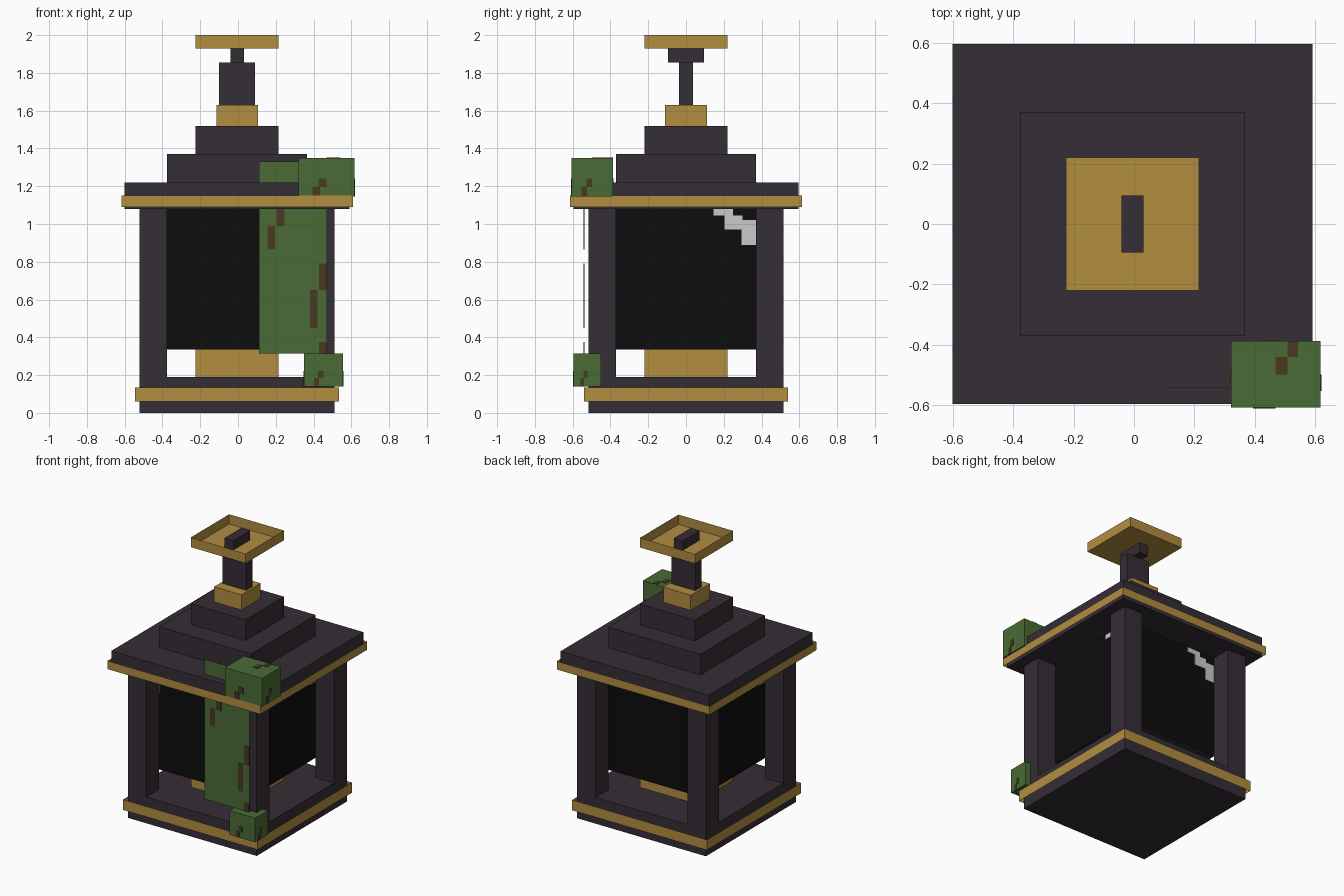
import bpy
import bmesh
from math import pi
from mathutils import Matrix, Vector

default_cube = bpy.data.objects.get("Cube")
if default_cube:
    bpy.data.objects.remove(default_cube)

AXIS_X = -0.005  # lantern axis
PLATE = 0.003    # half thickness of painted plates


def material(name, r, g, b):
    mat = bpy.data.materials.new(name)
    mat.use_nodes = True
    mat.diffuse_color = (r, g, b, 1)
    mat.node_tree.nodes["Principled BSDF"].inputs["Base Color"].default_value = (r, g, b, 1)
    return mat


iron = material("dark iron", 0.036, 0.026, 0.037)
gold = material("aged gold", 0.445, 0.266, 0.051)
black = material("black glass", 0.004, 0.004, 0.004)
shine = material("glass shine", 0.58, 0.6, 0.6)
leaf = material("leaf green", 0.067, 0.147, 0.036)
bark = material("vine brown", 0.065, 0.04, 0.015)


def box(name, mat, low, high, turn=0, open_top=False, open_bottom=False):
    """Box between two corners, optionally open and turned about the axis."""
    low, high = Vector(low), Vector(high)
    size = high - low
    bm = bmesh.new()
    bmesh.ops.create_cube(bm, size=1)
    bm.normal_update()
    holes = [f for f in bm.faces
             if (open_top and f.normal.z > 0.5) or (open_bottom and f.normal.z < -0.5)]
    bmesh.ops.delete(bm, geom=holes, context='FACES')
    bm.transform(Matrix.Translation((low + high) / 2) @ Matrix.Diagonal((*size, 1)))
    bm.transform(Matrix.Rotation(turn * pi / 2, 4, 'Z'))
    mesh = bpy.data.meshes.new(name)
    bm.to_mesh(mesh)
    bm.free()
    mesh.materials.append(mat)
    obj = bpy.data.objects.new(name, mesh)
    bpy.context.scene.collection.objects.link(obj)
    return obj


def block(name, mat, half_x, half_y, bottom, top, **options):
    """Box centred on the lantern axis."""
    obj = box(name, mat, (-half_x, -half_y, bottom), (half_x, half_y, top), **options)
    obj.location.x = AXIS_X
    return obj


# Base, stepped roof and collar
block("base", iron, 0.517, 0.517, 0, 0.19)
block("roof_slab", iron, 0.595, 0.595, 1.08, 1.22)
block("roof_middle_step", iron, 0.37, 0.37, 1.22, 1.37)
block("roof_top_step", iron, 0.22, 0.22, 1.37, 1.52)
block("collar", gold, 0.11, 0.11, 1.52, 1.63)

# Thin gold bands standing clear of the base and roof
sleeve = dict(open_top=True, open_bottom=True)
block("base_band", gold, 0.54, 0.54, 0.06, 0.135, **sleeve)
block("roof_band", gold, 0.613, 0.613, 1.09, 1.15, **sleeve)

# Hanging links and open tray
block("lower_link", iron, 0.095, 0.036, 1.63, 1.855)
block("upper_link", iron, 0.036, 0.095, 1.855, 1.998)
block("tray", gold, 0.22, 0.22, 1.93, 2, open_top=True)

# Glass panes and the burner inside
block("glass_panes", black, 0.37, 0.37, 0.335, 1.08, **sleeve)
block("burner", gold, 0.22, 0.22, 0.19, 0.335)

# Corner posts and the stepped glint on each pane: left, right, bottom, top
glints = [(0.145, 0.25, 1.045, 1.08), (0.205, 0.3, 1.02, 1.045),
          (0.205, 0.37, 0.97, 1.02), (0.295, 0.37, 0.89, 0.97)]
for side in range(4):
    post = box("corner_post", iron, (0.37, -0.517, 0.19), (0.517, -0.37, 1.08), turn=side)
    post.location.x = AXIS_X
    for left, right, bottom, top in glints:
        glint = box("glass_glint", shine, (left, -0.37 - PLATE, bottom),
                    (right, -0.37 + PLATE, top), turn=side)
        glint.location.x = AXIS_X

# Hanging vine sheet with brown stems
VINE_Y = -0.54
box("vine_sheet", leaf, (0.11, VINE_Y - 0.001, 0.315), (0.47, VINE_Y + 0.001, 1.33))
for left, bottom, top in [(0.205, 0.99, 1.08), (0.155, 0.865, 0.99), (0.43, 0.65, 0.79),
                          (0.38, 0.45, 0.65), (0.43, 0.315, 0.375)]:
    box("vine_stem", bark, (left, VINE_Y - PLATE, bottom), (left + 0.04, VINE_Y + PLATE, top))


def stem_plate(low, high, axis, level, spot):
    """Plate on one face of a clump; spot is given in fractions of that face."""
    size = high - low
    a, b = [i for i in range(3) if i != axis]
    p, q = low.copy(), high.copy()
    p[axis], q[axis] = level - PLATE, level + PLATE
    p[a], q[a] = low[a] + size[a] * spot[0], low[a] + size[a] * spot[1]
    p[b], q[b] = low[b] + size[b] * spot[2], low[b] + size[b] * spot[3]
    box("clump_stem", bark, p, q)


def leaf_clump(name, low, high):
    low, high = Vector(low), Vector(high)
    box(name, leaf, low, high)
    for spot in [(0.36, 0.5, 0.25, 0.47), (0.25, 0.38, 0, 0.25)]:
        for axis in (0, 1):
            for level in (low[axis], high[axis]):
                stem_plate(low, high, axis, level, spot)


# Leaf clumps at the roof and base corner
roof_low, roof_high = Vector((0.32, -0.607, 1.145)), Vector((0.617, -0.387, 1.35))
leaf_clump("roof_leaf_clump", roof_low, roof_high)
for spot in [(0.63, 0.75, 0.76, 1), (0.5, 0.63, 0.5, 0.76)]:
    stem_plate(roof_low, roof_high, 2, roof_high.z, spot)
leaf_clump("base_leaf_clump", (0.35, -0.595, 0.14), (0.555, -0.45, 0.315))
